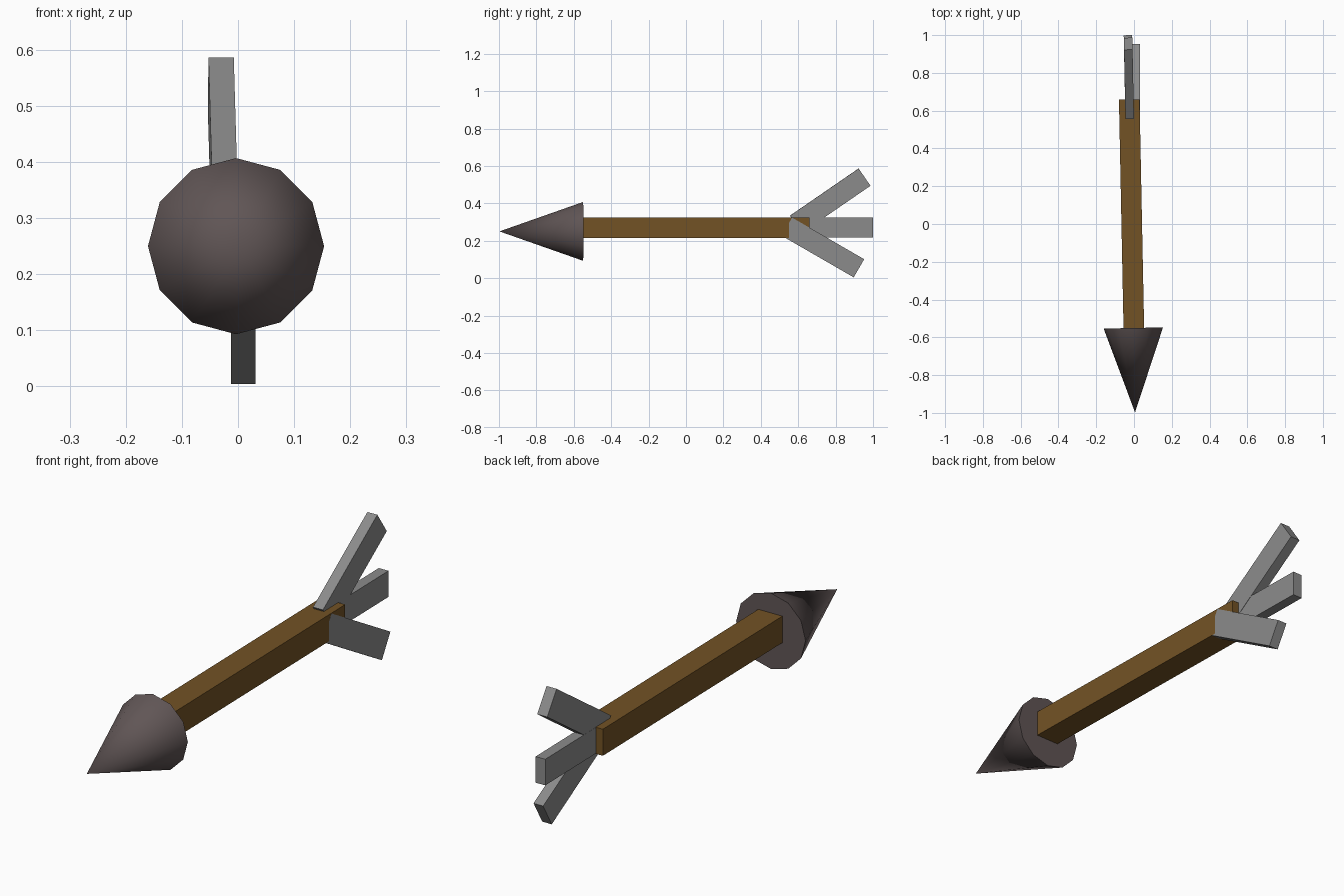
import bpy
import math
from mathutils import Matrix, Vector

cube = bpy.data.objects.get("Cube")
if cube:
    bpy.data.objects.remove(cube, do_unlink=True)

YAW = math.radians(1.15)


def material(name, color):
    mat = bpy.data.materials.new(name)
    mat.use_nodes = True
    mat.diffuse_color = (*color, 1)
    mat.node_tree.nodes["Principled BSDF"].inputs["Base Color"].default_value = (*color, 1)
    return mat


wood = material("brown wood", (0.17, 0.085, 0.018))
stone = material("dark stone", (0.118, 0.092, 0.092))
feather = material("grey feather", (0.26, 0.26, 0.26))


def box(name, center, size, mat, pitch=0, yaw=YAW):
    """Box lying along y, tilted up by pitch degrees and turned by yaw."""
    bpy.ops.mesh.primitive_cube_add(size=1)
    obj = bpy.context.object
    obj.name = name
    turn = Matrix.Rotation(yaw, 4, 'Z') @ Matrix.Rotation(math.radians(pitch), 4, 'X')
    obj.data.transform(turn @ Matrix.Diagonal((*size, 1)))
    obj.location = center
    obj.data.materials.append(mat)
    return obj


# Shaft
box("shaft", (-0.013, 0.053, 0.27), (0.109, 1.212, 0.11), wood)

# Tail feathers: the upper and middle ones share the shaft's slight turn
box("upper_feather", (-0.027, 0.771, 0.414), (0.045, 0.445, 0.112), feather, 34.5)
box("middle_feather", (-0.028, 0.777, 0.27), (0.044, 0.445, 0.108), feather)
box("lower_feather", (0.0095, 0.732, 0.164), (0.044, 0.445, 0.112), feather, -30, 0)

# Arrowhead: twelve-sided cone pointing forward
bpy.ops.mesh.primitive_cone_add(vertices=12, radius1=0.157, radius2=0, depth=0.447)
head = bpy.context.object
head.name = "arrowhead"
head.data.transform(Matrix.Rotation(YAW, 4, 'Z') @ Matrix.Rotation(math.radians(90), 4, 'X'))
head.location = Vector((0.001, -0.774, 0.25))
head.data.materials.append(stone)
bpy.ops.object.shade_smooth_by_angle(angle=math.radians(40))
